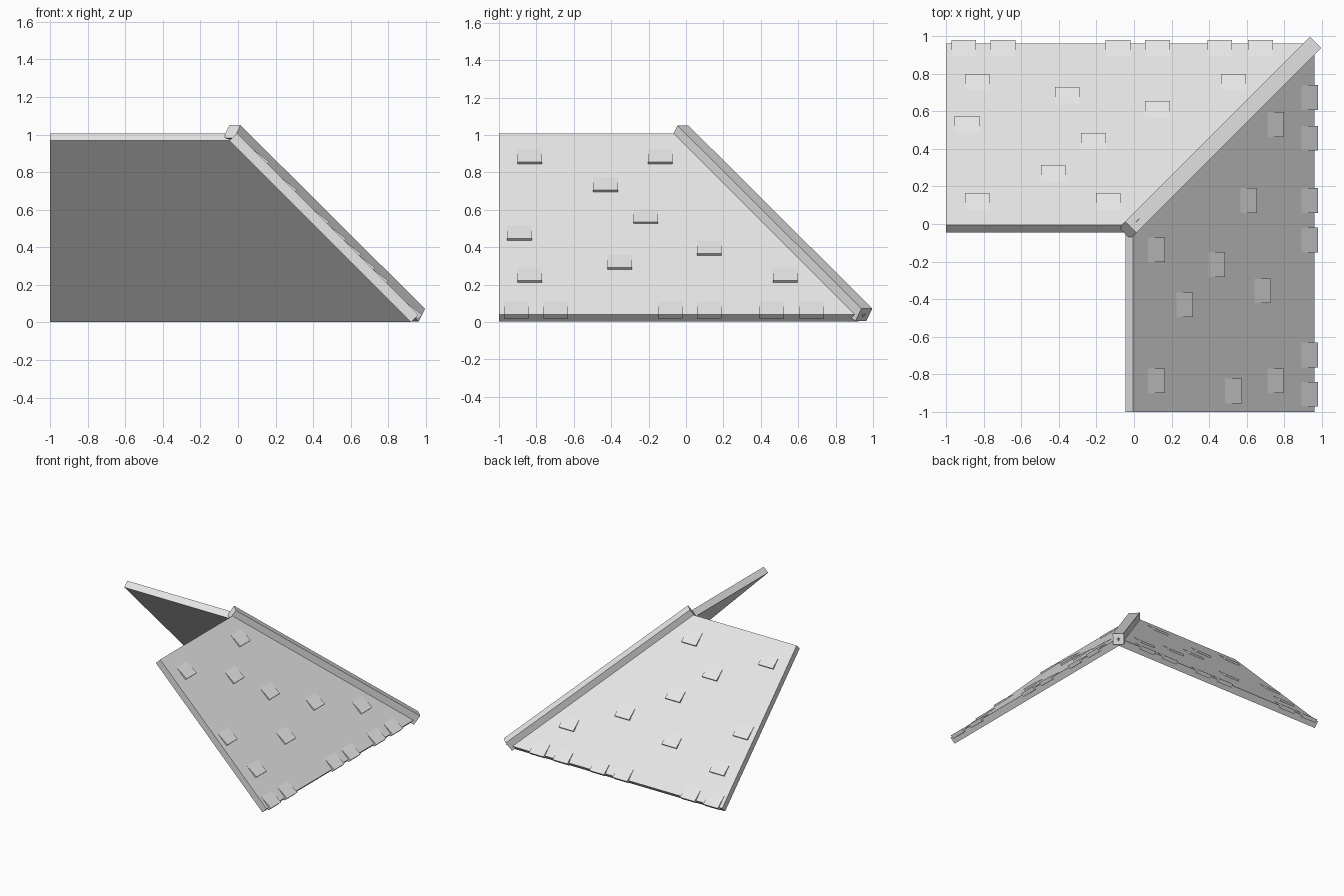
import bpy
import bmesh
from mathutils import Vector, Matrix

cube = bpy.data.objects.get("Cube")
if cube:
    bpy.data.objects.remove(cube)

grey = bpy.data.materials.new("roof grey")
grey.use_nodes = True
colour = (0.8, 0.8, 0.8, 1)
grey.diffuse_color = colour
grey.node_tree.nodes["Principled BSDF"].inputs["Base Color"].default_value = colour

DOWN = Vector((0, 1, -1)).normalized()   # down the back slope
OUT = Vector((0, 1, 1)).normalized()     # out of the back slope
RIDGE = Vector((0, 0, 1.001))


def add_prism(bm, profile, start, end):
    """Extrude a (down, out) profile along x; start and end give x at each point."""
    points = [RIDGE + DOWN * s + OUT * n for s, n in profile]
    a = [bm.verts.new((start(p), p.y, p.z)) for p in points]
    b = [bm.verts.new((end(p), p.y, p.z)) for p in points]
    bm.faces.new(a)
    bm.faces.new(b)
    for i in range(len(a)):
        j = (i + 1) % len(a)
        bm.faces.new((a[i], a[j], b[j], b[i]))


def finish(bm, name, swap=False):
    if swap:
        for v in bm.verts:
            v.co.x, v.co.y = v.co.y, v.co.x
    bmesh.ops.recalc_face_normals(bm, faces=bm.faces)
    mesh = bpy.data.meshes.new(name)
    bm.to_mesh(mesh)
    bm.free()
    mesh.materials.append(grey)
    obj = bpy.data.objects.new(name, mesh)
    bpy.context.collection.objects.link(obj)


# Shingle positions: centre along the eave, lower edge across it
scattered = [(-.835, .8), (-.355, .73), (.53, .8), (.125, .655), (-.89, .575),
             (-.215, .485), (-.43, .315), (-.835, .165), (-.137, .165)]
shingles = [(x, (y - .01) / DOWN.y) for x, y in scattered]
shingles += [(x, 1.372) for x in (-.907, -.697, -.085, .125, .457, .673)]

for side, swap in (("back", False), ("left", True)):
    # Sloping slab, mitred along the hip
    bm = bmesh.new()
    add_prism(bm, [(-.008, 0), (1.358, 0), (1.358, -.055), (-.008, -.055)],
              lambda p: -1, lambda p: p.y)
    finish(bm, side + "_roof_slab", swap)

    # Tilted shingles, sunk in at their upper edge
    bm = bmesh.new()
    for x, s in shingles:
        add_prism(bm, [(s, .014), (s, -.016), (s - .12, -.03), (s - .12, -.001)],
                  lambda p: x - .066, lambda p: x + .066)
    finish(bm, side + "_shingles", swap)

# Square beam along the hip
top, foot = Vector((-.016, -.016, 1.05)), Vector((.967, .967, .072))
along = (foot - top).normalized()
across = Vector((1, -1, 0)).normalized()
up = across.cross(along)
if up.z < 0:
    up = -up
size = .083
bm = bmesh.new()
bmesh.ops.create_cube(bm, size=1)
frame = Matrix((along * (foot - top).length, across * size, up * size)).transposed().to_4x4()
frame.translation = (top + foot) / 2 - up * size / 2
bmesh.ops.transform(bm, matrix=frame, verts=bm.verts)
finish(bm, "hip_beam")
